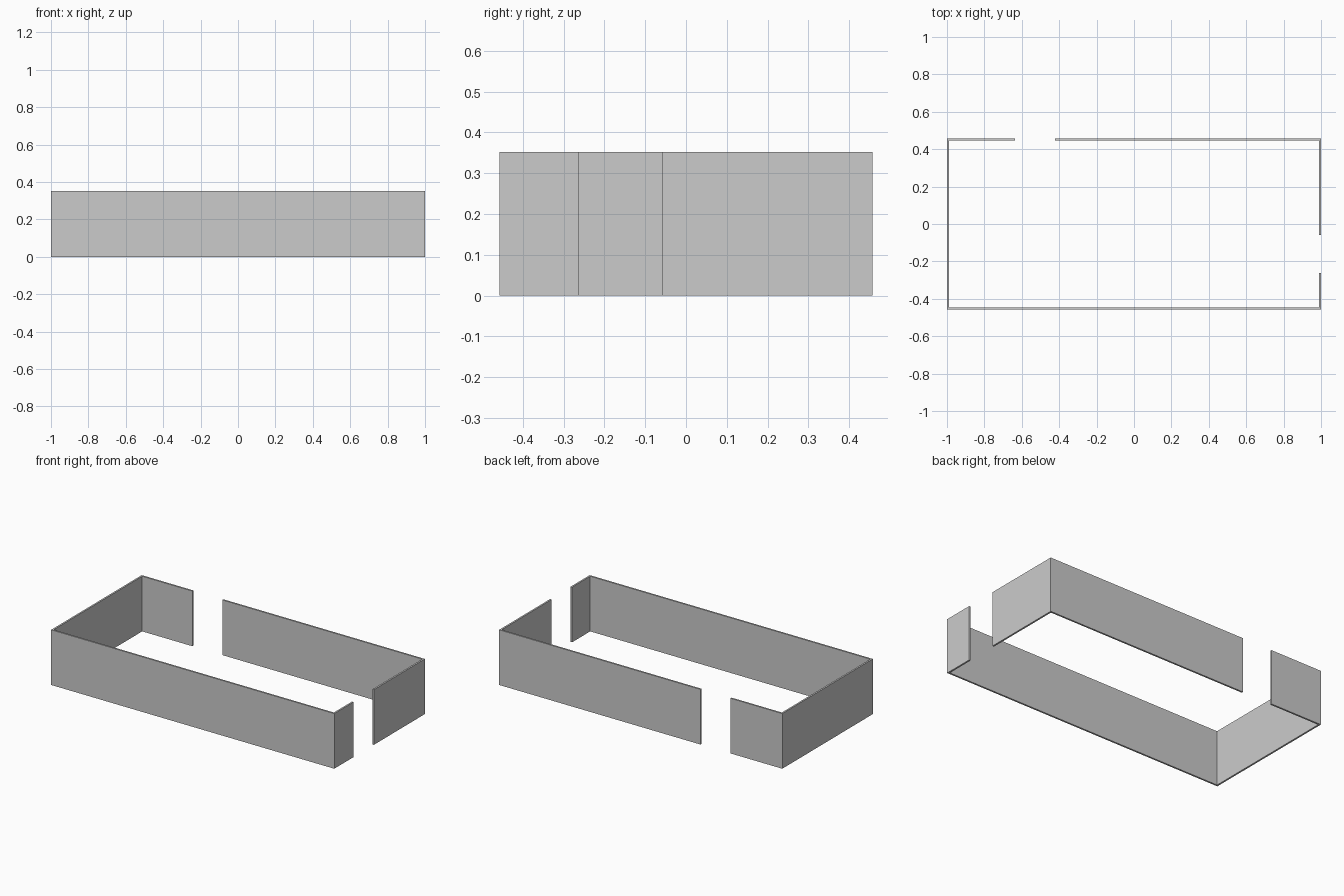
import bpy
import bmesh

HALF_X, HALF_Y = 1.0, 0.457
HEIGHT, THICK = 0.352, 0.011

if "Cube" in bpy.data.objects:
    bpy.data.objects.remove(bpy.data.objects["Cube"], do_unlink=True)

# Plain grey wall paint
paint = bpy.data.materials.new("wall_grey")
paint.use_nodes = True
GREY = (0.6, 0.6, 0.6, 1)
paint.diffuse_color = GREY
paint.node_tree.nodes["Principled BSDF"].inputs["Base Color"].default_value = GREY


def inset(x, y):
    """Move a point on the outer outline to the inner wall face."""
    ix, iy = HALF_X - THICK, HALF_Y - THICK
    return max(-ix, min(ix, x)) , max(-iy, min(iy, y))


def wall_run(name, path):
    """Extrude a mitred strip of wall along the outer outline."""
    bm = bmesh.new()
    columns = []
    for point in path:
        inner = inset(*point)
        columns.append([bm.verts.new((x, y, z))
                        for (x, y), z in ((point, 0), (point, HEIGHT),
                                          (inner, HEIGHT), (inner, 0))])
    for a, b in zip(columns, columns[1:]):
        for i in range(4):
            j = (i + 1) % 4
            bm.faces.new((a[i], b[i], b[j], a[j]))
    bm.faces.new(columns[0])
    bm.faces.new(columns[-1][::-1])
    bmesh.ops.recalc_face_normals(bm, faces=bm.faces)
    mesh = bpy.data.meshes.new(name)
    bm.to_mesh(mesh)
    bm.free()
    mesh.materials.append(paint)
    bpy.context.collection.objects.link(bpy.data.objects.new(name, mesh))


# Long run: back stub, -x side, front, and the short stub on the +x side
wall_run("front_wall_run", [(-0.635, HALF_Y), (-HALF_X, HALF_Y), (-HALF_X, -HALF_Y),
                            (HALF_X, -HALF_Y), (HALF_X, -0.263)])
# Corner run between the two door openings
wall_run("back_wall_run", [(HALF_X, -0.058), (HALF_X, HALF_Y), (-0.423, HALF_Y)])
